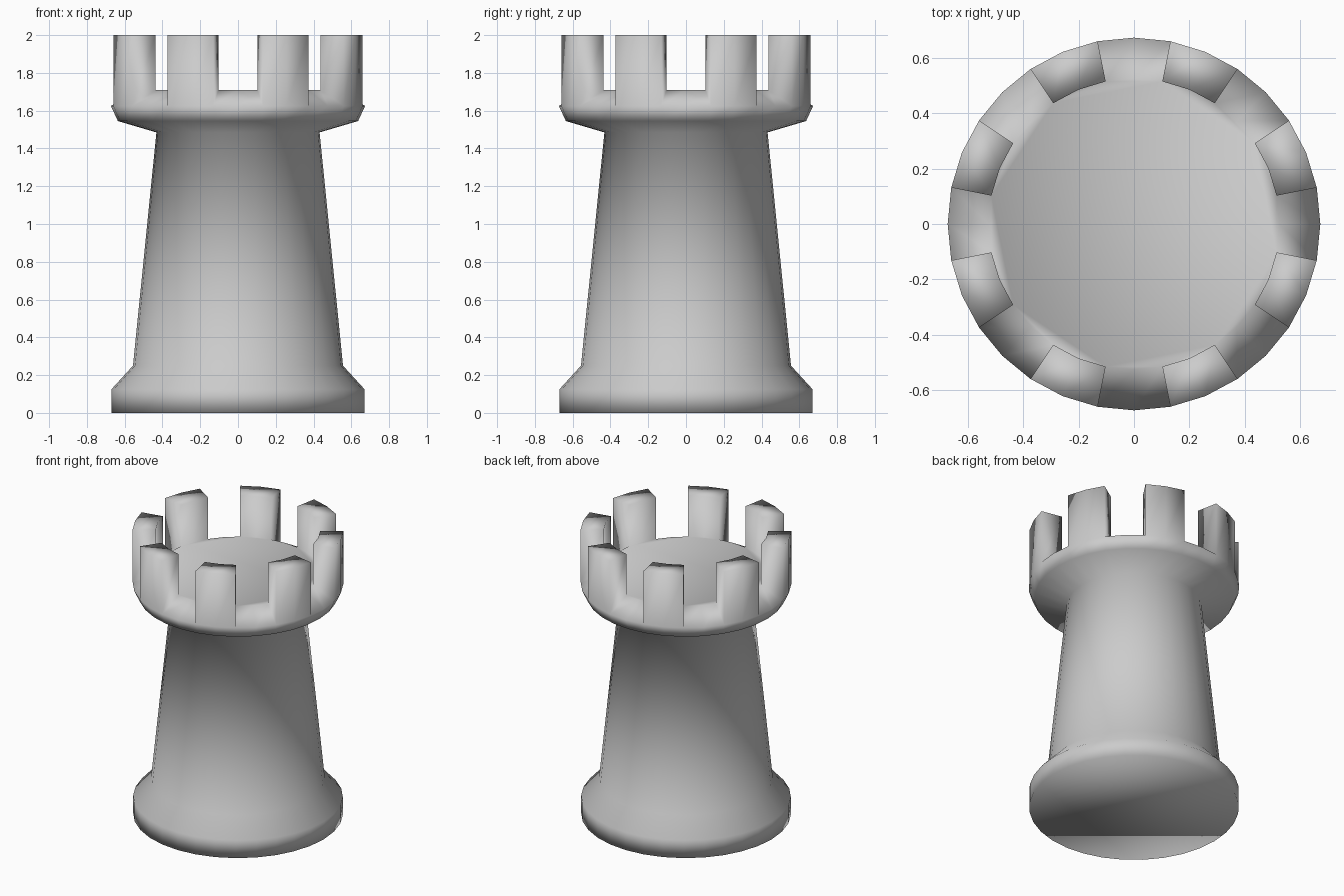
import bpy, bmesh
from math import sin, cos, pi

if "Cube" in bpy.data.objects:
    bpy.data.objects.remove(bpy.data.objects["Cube"])

SEGMENTS = 32

# radius and height from the foot up to the crown floor
PROFILE = [(0.67, 0.0), (0.67, 0.125), (0.556, 0.25), (0.432, 1.485),
           (0.636, 1.545), (0.673, 1.625), (0.525, 1.71)]

bm = bmesh.new()

# turned body
rings = [[bm.verts.new((r * cos(2 * pi * i / SEGMENTS), r * sin(2 * pi * i / SEGMENTS), z))
          for i in range(SEGMENTS)] for r, z in PROFILE]
rim = []
for low, high in zip(rings, rings[1:]):
    rim = []
    for i in range(SEGMENTS):
        k = (i + 1) % SEGMENTS
        rim.append(bm.faces.new((low[i], low[k], high[k], high[i])))

# underside and crown floor
bm.faces.new(rings[0][::-1])
bm.faces.new(rings[-1])

# eight battlements raised from every other pair of rim faces
raised = [f for i, f in enumerate(rim) if i % 4 in (1, 2)]
result = bmesh.ops.extrude_face_region(bm, geom=raised)
for v in result["geom"]:
    if isinstance(v, bmesh.types.BMVert):
        v.co.z = 2.0

bmesh.ops.recalc_face_normals(bm, faces=bm.faces)
for f in bm.faces:
    f.smooth = True

mesh = bpy.data.meshes.new("castle_tower")
bm.to_mesh(mesh)
bm.free()
tower = bpy.data.objects.new("castle_tower", mesh)
bpy.context.collection.objects.link(tower)
